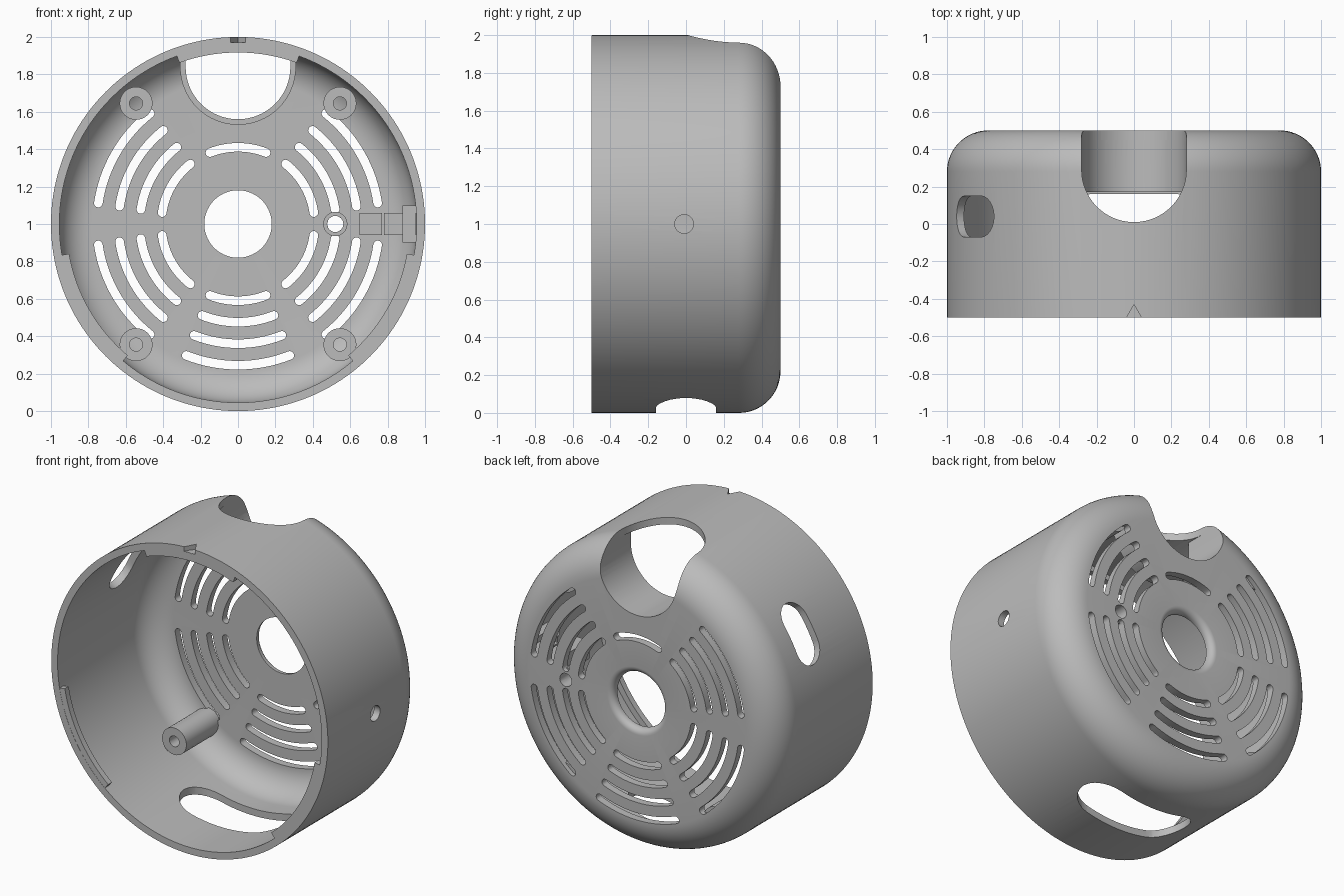
import bpy, bmesh
from math import sin, cos, pi, radians
from mathutils import Vector

cube = bpy.data.objects.get("Cube")
if cube:
    bpy.data.objects.remove(cube)

grey = bpy.data.materials.new("plain grey")
grey.use_nodes = True
grey.diffuse_color = (0.5, 0.5, 0.5, 1)
grey.node_tree.nodes["Principled BSDF"].inputs["Base Color"].default_value = (0.5, 0.5, 0.5, 1)


def finish(name, bm):
    bmesh.ops.remove_doubles(bm, verts=bm.verts, dist=1e-5)
    bmesh.ops.recalc_face_normals(bm, faces=bm.faces)
    mesh = bpy.data.meshes.new(name)
    bm.to_mesh(mesh)
    bm.free()
    mesh.materials.append(grey)
    ob = bpy.data.objects.new(name, mesh)
    bpy.context.scene.collection.objects.link(ob)
    return ob


def arc(cx, cy, r, a0, a1, n=12):
    """Points of an arc, angles in degrees."""
    angles = [radians(a0 + (a1 - a0) * i / n) for i in range(n + 1)]
    return [(cx + r * cos(a), cy + r * sin(a)) for a in angles]


def lathe(name, profile, x=0, z=1, seg=128):
    """Revolve a closed (radius, y) profile about an axis along y."""
    bm = bmesh.new()
    rings = [[bm.verts.new((x + r * cos(t), y, z + r * sin(t))) for r, y in profile]
             for t in (2 * pi * i / seg for i in range(seg))]
    for i in range(seg):
        a, b = rings[i], rings[(i + 1) % seg]
        for j in range(len(profile)):
            k = (j + 1) % len(profile)
            bm.faces.new((a[j], a[k], b[k], b[j]))
    return finish(name, bm)


def add_prism(bm, outline, w0, w1, place):
    a = [bm.verts.new(place(u, v, w0)) for u, v in outline]
    b = [bm.verts.new(place(u, v, w1)) for u, v in outline]
    bm.faces.new(a)
    bm.faces.new(b[::-1])
    for i in range(len(a)):
        j = (i + 1) % len(a)
        bm.faces.new((a[i], b[i], b[j], a[j]))


def prism(name, outline, w0, w1, place):
    bm = bmesh.new()
    add_prism(bm, outline, w0, w1, place)
    return finish(name, bm)


def along_y(u, v, w):
    return Vector((u, w, 1 + v))


def along_z(u, v, w):
    return Vector((u, v, w))


def radial(angle, y=0.0):
    """u runs round the wall, v along y, w outward from the axis."""
    a = radians(angle)
    return lambda u, v, w: Vector((w * cos(a) - u * sin(a), y + v, 1 + w * sin(a) + u * cos(a)))


def stadium(half_len, half_wid):
    c = half_len - half_wid
    return arc(c, 0, half_wid, -90, 90) + arc(-c, 0, half_wid, 90, 270)


def boolean(ob, tool, operation="DIFFERENCE", keep=False):
    mod = ob.modifiers.new("cut", "BOOLEAN")
    mod.object, mod.operation, mod.solver = tool, operation, "EXACT"
    bpy.context.view_layer.objects.active = ob
    bpy.ops.object.modifier_apply(modifier=mod.name)
    if not keep:
        bpy.data.objects.remove(tool)


# Cup shell with rounded back edge and rounded centre hole
outer = [(1, -0.5)] + arc(0.78, 0.28, 0.22, 0, 90, 16)
hole = arc(0.22, 0.46, 0.04, 90, 180, 6)
inner = arc(0.78, 0.275, 0.175, 90, 0, 16) + [(0.955, -0.5)]
shell = lathe("shell", outer + hole + [(0.18, 0.45)] + inner, seg=160)

# Solid envelope used to trim the inner parts
envelope = lathe("envelope", [(0, -0.49), (0.995, -0.49)]
                 + arc(0.78, 0.28, 0.216, 0, 90) + [(0, 0.496)])

# Curved ventilation slots, six sectors of four
bm = bmesh.new()
half, width = 21.5, 0.023
for sector in range(30, 390, 60):
    for r in (0.41, 0.525, 0.64, 0.755):
        if sector == 90 and r > 0.45:
            continue
        a0, a1 = sector - half, sector + half
        start, end = arc(0, 0, r, a0, a1, 1)
        outline = (arc(0, 0, r + width, a0, a1, 16)
                   + arc(*end, width, a1, a1 + 180, 8)[1:-1]
                   + arc(0, 0, r - width, a1, a0, 16)
                   + arc(*start, width, a0 + 180, a0 + 360, 8)[1:-1])
        add_prism(bm, outline, 0.4, 0.6, along_y)
boolean(shell, finish("slot_cutter", bm))

# Side openings, screw hole, small plate hole and rim notch
boolean(shell, prism("bottom_opening", stadium(0.39, 0.16), 0.8, 1.1, radial(270)))
boolean(shell, prism("side_opening", stadium(0.2, 0.11), 0.8, 1.1, radial(150, 0.04)))
boolean(shell, prism("screw_hole", arc(0, 0, 0.05, 0, 345, 23), 0.8, 1.1, radial(0, -0.01)))
boolean(shell, prism("plate_hole", arc(0.52, 0, 0.043, 0, 345, 23), 0.4, 0.6, along_y))
boolean(shell, prism("rim_notch", [(-0.045, -0.51), (0.045, -0.51), (0, -0.43)], 1.968, 2.1, along_z))


# Cable channel entering through the back and top
def u_shape(r, top):
    return arc(0, 0.84, r, 180, 360, 32) + [(r, top), (-r, top)]


boolean(shell, prism("back_cutter", u_shape(0.28, 1.2), 0.29, 0.6, along_y))
boolean(shell, prism("top_cutter", arc(0, 0.29, 0.28, 0, 354, 59), 1.8, 2.1, along_z))
channel = prism("cable_channel", u_shape(0.31, 1.1), 0.17, 0.55, along_y)
boolean(channel, prism("channel_cutter", u_shape(0.28, 1.2), 0.1, 0.6, along_y))
boolean(channel, envelope, "INTERSECT", keep=True)
parts = [shell, channel]

# Four screw posts
for side, sx in (("left", 1), ("right", -1)):
    for level, sz in (("upper", 1), ("lower", -1)):
        post = lathe(f"{level}_{side}_post",
                     [(0.035, 0.12), (0.088, 0.12), (0.088, 0.47), (0.035, 0.47)],
                     0.545 * sx, 1 + 0.645 * sz, 32)
        boolean(post, envelope, "INTERSECT", keep=True)
        parts.append(post)

# Short collar round the plate hole
parts.append(lathe("hole_collar", [(0.043, 0.38), (0.065, 0.38), (0.065, 0.47), (0.043, 0.47)],
                   0.52, 1, 32))


# Nut holder beside the screw hole
def block(name, x0, x1, half_z, front):
    ob = prism(name, [(x0, -half_z), (x1, -half_z), (x1, half_z), (x0, half_z)],
               front, 0.47, along_y)
    boolean(ob, envelope, "INTERSECT", keep=True)
    parts.append(ob)


block("holder_block", 0.65, 0.77, 0.06, 0.07)
block("holder_bridge", 0.78, 0.89, 0.06, 0.2)
block("holder_wall_plate", 0.88, 0.952, 0.1, 0.07)

# Three retaining tabs inside the rim
for name, mid in (("top_tab", 90), ("right_tab", 210), ("left_tab", 330)):
    outline = arc(0, 0, 0.97, mid - 20, mid + 20, 20) + arc(0, 0, 0.917, mid + 20, mid - 20, 20)
    parts.append(prism(name, outline, -0.499, -0.46, along_y))

bpy.data.objects.remove(envelope)

# Smooth curved surfaces, keep edges crisp
bpy.ops.object.select_all(action="DESELECT")
for ob in parts:
    ob.select_set(True)
bpy.context.view_layer.objects.active = shell
bpy.ops.object.shade_smooth_by_angle(angle=radians(30))
